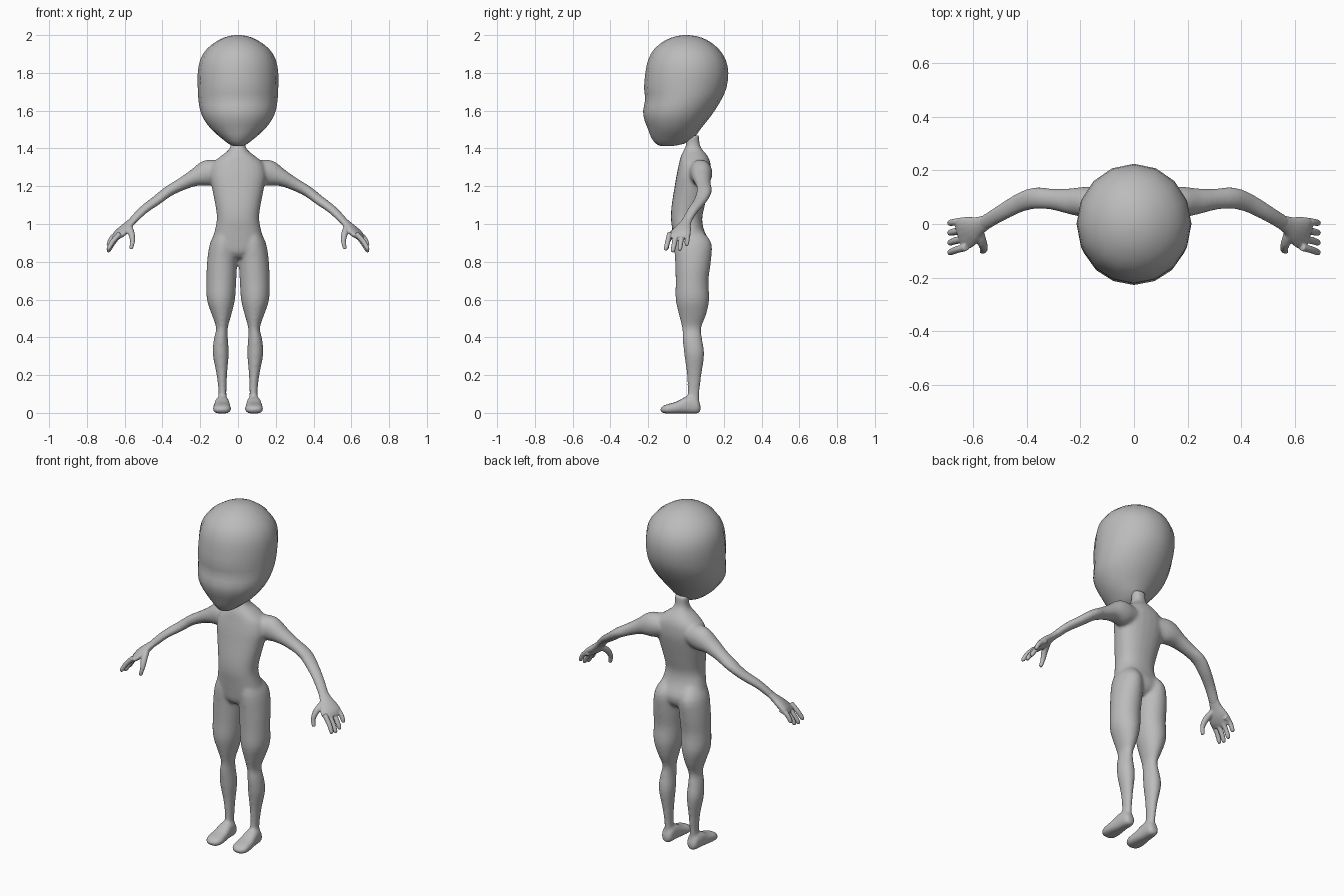
import bpy, bmesh, math
from mathutils import Vector

cube = bpy.data.objects.get("Cube")
if cube:
    bpy.data.objects.remove(cube, do_unlink=True)

grey = bpy.data.materials.new("plain_grey")
grey.use_nodes = True
COLOUR = (0.5, 0.5, 0.5, 1)
grey.diffuse_color = COLOUR
grey.node_tree.nodes["Principled BSDF"].inputs["Base Color"].default_value = COLOUR


def resample(rows, steps):
    """Smooth curve through rows of numbers."""
    rows = [Vector(r) for r in rows]
    out = []
    for i in range(len(rows) - 1):
        b, c = rows[i], rows[i + 1]
        a = rows[i - 1] if i else b * 2 - c
        d = rows[i + 2] if i + 2 < len(rows) else c * 2 - b
        for k in range(steps):
            t = k / steps
            out.append(b + (c - a) * (t / 2) + (a * 2 - b * 5 + c * 4 - d) * (t * t / 2)
                       + (b * 3 - a - c * 3 + d) * (t ** 3 / 2))
    return out + [rows[-1]]


def skin(bm, rings, sides, power, side):
    """Join rings of (centre, half axis, half axis) into a closed tube."""
    def bulge(v):
        return math.copysign(abs(v) ** (2 / power), v)
    loops = []
    for c, u, v in rings:
        loop = []
        for k in range(sides):
            a = math.tau * k / sides
            p = c + u * bulge(math.cos(a)) + v * bulge(math.sin(a))
            loop.append(bm.verts.new((p.x * side, p.y, p.z)))
        loops.append(loop)
    for lo, hi in zip(loops, loops[1:]):
        for k in range(sides):
            n = (k + 1) % sides
            bm.faces.new((lo[k], lo[n], hi[n], hi[k]))
    bm.faces.new(loops[0][::-1])
    bm.faces.new(loops[-1])


def stack(bm, rows, axis="z", sides=24, power=2, side=1, steps=3):
    """Rows are (position, x min, x max, other min, other max)."""
    rings = []
    for t, x0, x1, w0, w1 in resample(rows, steps):
        x, w = (x0 + x1) / 2, (w0 + w1) / 2
        c = Vector((x, w, t)) if axis == "z" else Vector((x, t, w))
        v = Vector((0, 1, 0)) if axis == "z" else Vector((0, 0, 1))
        rings.append((c, Vector(((x1 - x0) / 2, 0, 0)), v * ((w1 - w0) / 2)))
    skin(bm, rings, sides, power, side)


def limb(bm, rows, side=1, sides=16):
    """Rows are (x, y, z, half width, half thickness) along a path."""
    rows = resample(rows, 3)
    pts = [Vector(r[:3]) for r in rows]
    rings = []
    for i, r in enumerate(rows):
        t = (pts[min(i + 1, len(pts) - 1)] - pts[max(i - 1, 0)]).normalized()
        across = t.cross(Vector((0, 0, 1))).normalized()
        rings.append((pts[i], across * r[3], across.cross(t) * r[4]))
    skin(bm, rings, sides, 2, side)


def finish(bm, name, voxel=0, smooth=0):
    bmesh.ops.recalc_face_normals(bm, faces=bm.faces)
    mesh = bpy.data.meshes.new(name)
    bm.to_mesh(mesh)
    bm.free()
    mesh.materials.append(grey)
    for p in mesh.polygons:
        p.use_smooth = True
    ob = bpy.data.objects.new(name, mesh)
    bpy.context.collection.objects.link(ob)
    if voxel:
        fuse = ob.modifiers.new("fuse", "REMESH")
        fuse.mode = "VOXEL"
        fuse.voxel_size = voxel
        fuse.use_smooth_shade = True
        soft = ob.modifiers.new("soften", "SMOOTH")
        soft.factor = 0.5
        soft.iterations = smooth
    return ob


# Head: tall skull narrowing to a forward chin
bm = bmesh.new()
head = [(1.412, .02, -.13, -.08), (1.425, .05, -.16, -.01), (1.46, .095, -.185, .045),
        (1.5, .14, -.2, .075), (1.55, .178, -.22, .115), (1.6, .2, -.227, .152),
        (1.66, .21, -.216, .188), (1.72, .213, -.222, .214), (1.8, .213, -.215, .224),
        (1.87, .2, -.2, .21), (1.93, .162, -.165, .17), (1.975, .1, -.105, .11),
        (1.994, .05, -.05, .055), (2.0, .012, -.012, .012)]
stack(bm, [(z, -w, w, f, b) for z, w, f, b in head], sides=16, steps=2)
finish(bm, "head")

# Body: neck, torso, arms, legs and feet fused into one skin
bm = bmesh.new()
torso = [(1.47, .04, 0, .07), (1.42, .038, 0, .073), (1.39, .052, -.012, .09),
         (1.36, .09, -.027, .115), (1.32, .135, -.037, .13), (1.26, .15, -.05, .132),
         (1.2, .14, -.06, .122), (1.1, .12, -.076, .1), (1.03, .112, -.08, .086),
         (.97, .122, -.073, .095), (.9, .136, -.064, .125), (.85, .1, -.055, .115),
         (.82, .05, -.03, .08)]
stack(bm, [(z, -w, w, f, b) for z, w, f, b in torso], power=2.3)
arm = [(.08, .065, 1.28, .06, .055), (.16, .08, 1.27, .06, .07), (.23, .084, 1.245, .05, .046),
       (.3, .092, 1.21, .04, .034), (.37, .096, 1.172, .041, .029), (.43, .077, 1.126, .036, .026),
       (.5, .038, 1.075, .031, .023), (.555, .005, 1.02, .029, .02), (.585, -.01, .99, .024, .016)]
leg = [(.97, .03, .11, -.05, .08), (.9, .01, .148, -.062, .135), (.8, .005, .164, -.058, .132),
       (.7, .009, .167, -.055, .119), (.6, .016, .165, -.055, .123), (.52, .035, .139, -.038, .107),
       (.45, .054, .116, -.021, .081), (.39, .053, .128, -.018, .086), (.31, .049, .134, -.01, .097),
       (.2, .058, .113, .005, .082), (.1, .061, .103, .008, .071), (.03, .058, .108, .008, .07)]
foot = [(.077, .067, .1, .008, .04), (.06, .05, .115, -.004, .075), (.01, .046, .122, -.004, .09),
        (-.05, .039, .131, -.004, .06), (-.1, .037, .133, -.004, .046), (-.125, .05, .12, 0, .035),
        (-.135, .068, .104, .008, .025)]
for s in (1, -1):
    limb(bm, arm, s, sides=24)
    stack(bm, leg, side=s)
    stack(bm, foot, axis="y", power=2.6, side=s)
finish(bm, "body", voxel=0.0075, smooth=14)

# Hands: palm, four fingers and a thumb
palm = [(.545, .01, 1.03, .026, .017), (.575, -.005, 1.0, .034, .02), (.605, -.02, .97, .052, .023),
        (.633, -.034, .943, .062, .02), (.65, -.04, .925, .055, .013)]
thumb = [(.58, -.02, .99, .018, .018), (.565, -.07, .952, .018, .017),
         (.558, -.094, .91, .014, .013), (.567, -.102, .868, .01, .01)]
tips = [.888, .862, .854, .864]
for side, s in (("left", 1), ("right", -1)):
    bm = bmesh.new()
    limb(bm, palm, s)
    limb(bm, thumb, s, sides=12)
    for i, tip in enumerate(tips):
        base_y, tip_y = .012 - .033 * i, .004 - .0365 * i
        limb(bm, [(.625, base_y, .95, .014, .014), (.662, (base_y + tip_y) / 2, tip + .045, .0135, .0135),
                  (.684, tip_y, tip + .008, .012, .012), (.688, tip_y, tip - .004, .007, .007)], s, sides=12)
    finish(bm, side + "_hand", voxel=0.004, smooth=5)
